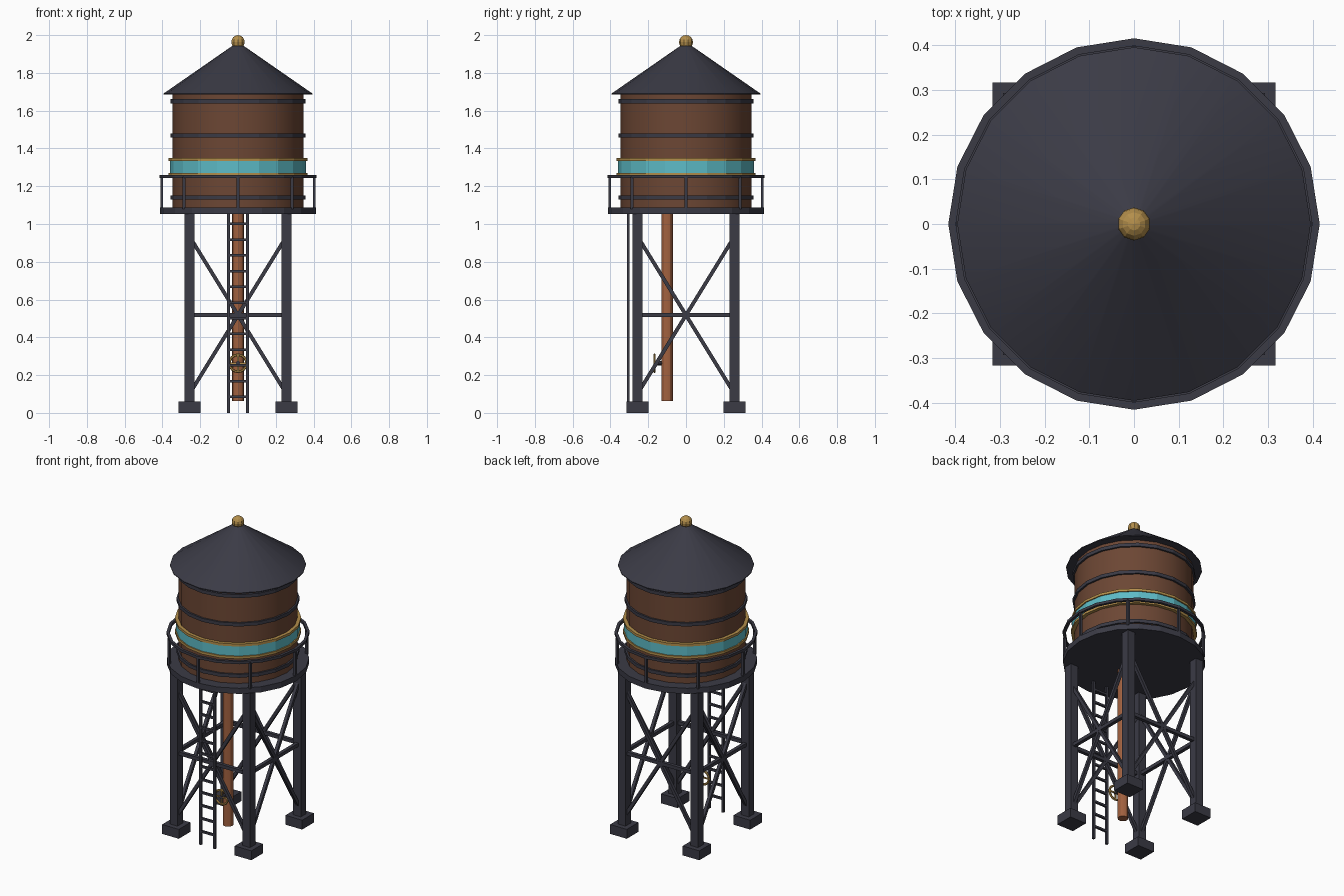
import bpy, bmesh, math
from mathutils import Vector

if "Cube" in bpy.data.objects:
    bpy.data.objects.remove(bpy.data.objects["Cube"])


def material(name, rgb):
    m = bpy.data.materials.new(name)
    m.diffuse_color = (*rgb, 1)
    m.use_nodes = True
    m.node_tree.nodes["Principled BSDF"].inputs["Base Color"].default_value = m.diffuse_color
    return m


IRON = material("dark_iron", (0.043, 0.043, 0.06))
WOOD = material("brown_wood", (0.15, 0.062, 0.034))
COPPER = material("copper", (0.36, 0.12, 0.05))
TEAL = material("teal_paint", (0.11, 0.50, 0.57))
GOLD = material("brass", (0.45, 0.27, 0.07))
SIDES = 20


def finish(name, mat, smooth=False):
    ob = bpy.context.object
    ob.name = name
    ob.data.materials.append(mat)
    if smooth:
        bpy.ops.object.shade_smooth_by_angle(angle=math.radians(30))
    return ob


def lathe(name, mat, profile, sides=SIDES, smooth=False, closed=False):
    """Spin (radius, z) points about z; open profiles get end caps."""
    bm = bmesh.new()
    rings = [[bm.verts.new((r * math.sin(2 * math.pi * i / sides),
                            r * math.cos(2 * math.pi * i / sides), z))
              for i in range(sides)] for r, z in profile]
    pairs = list(zip(rings, rings[1:])) + ([(rings[-1], rings[0])] if closed else [])
    for a, b in pairs:
        for i in range(sides):
            j = (i + 1) % sides
            bm.faces.new((a[i], a[j], b[j], b[i]))
    if not closed:
        bm.faces.new(rings[0])
        bm.faces.new(rings[-1])
    bmesh.ops.recalc_face_normals(bm, faces=bm.faces)
    mesh = bpy.data.meshes.new(name)
    bm.to_mesh(mesh)
    bm.free()
    ob = bpy.data.objects.new(name, mesh)
    bpy.context.collection.objects.link(ob)
    bpy.ops.object.select_all(action='DESELECT')
    bpy.context.view_layer.objects.active = ob
    ob.select_set(True)
    return finish(name, mat, smooth)


def hoop(name, mat, inner, outer, z0, z1):
    return lathe(name, mat, [(inner, z0), (outer, z0), (outer, z1), (inner, z1)], closed=True)


def box(name, mat, centre, size):
    bpy.ops.mesh.primitive_cube_add(size=1, location=centre)
    ob = finish(name, mat)
    ob.scale = size
    return ob


def bar(name, mat, a, b, width):
    """Square bar between two points."""
    a, b = Vector(a), Vector(b)
    ob = box(name, mat, (a + b) / 2, (width, width, (b - a).length))
    ob.rotation_euler = (b - a).to_track_quat('Z', 'Y').to_euler()
    return ob


def rod(name, mat, a, b, radius, sides=12):
    a, b = Vector(a), Vector(b)
    bpy.ops.mesh.primitive_cylinder_add(vertices=sides, radius=radius, depth=(b - a).length,
                                        location=(a + b) / 2)
    ob = finish(name, mat, True)
    ob.rotation_euler = (b - a).to_track_quat('Z', 'Y').to_euler()
    return ob


# Tank, roof and finial
lathe("tank", WOOD, [(0.346, 1.085), (0.346, 1.70)], smooth=True)
lathe("roof", IRON, [(0.395, 1.685), (0.395, 1.69), (0.02, 1.95)], smooth=True)
bpy.ops.mesh.primitive_uv_sphere_add(segments=10, ring_count=8, radius=0.037,
                                     location=(0, 0, 1.963))
finish("finial", GOLD)

# Hoops and painted stripe
for z in (1.14, 1.468, 1.65):
    hoop("tank_hoop", IRON, 0.34, 0.357, z - 0.011, z + 0.011)
hoop("painted_stripe", TEAL, 0.34, 0.360, 1.265, 1.335)
for z in (1.262, 1.341):
    hoop("stripe_trim", GOLD, 0.34, 0.367, z - 0.008, z + 0.008)

# Platform and railing
lathe("platform", IRON, [(0.413, 1.052), (0.413, 1.088)])
hoop("hand_rail", IRON, 0.398, 0.415, 1.243, 1.260)
for i in range(8):
    a = i * math.pi / 4
    x, y = 0.404 * math.sin(a), 0.404 * math.cos(a)
    bar("rail_post", IRON, (x, y, 1.08), (x, y, 1.25), 0.015)

# Legs and feet
L = 0.257
for sx in (-1, 1):
    for sy in (-1, 1):
        box("leg", IRON, (sx * L, sy * L, 0.54), (0.054, 0.054, 1.04))
        box("foot", IRON, (sx * L, sy * L, 0.03), (0.118, 0.118, 0.06))

# Cross braces on the four sides
for s in (-1, 1):
    for side in (lambda u, z: (u, s * L, z), lambda u, z: (s * L, u, z)):
        bar("cross_brace", IRON, side(-L, 0.10), side(L, 0.935), 0.02)
        bar("cross_brace", IRON, side(L, 0.10), side(-L, 0.935), 0.02)
        bar("level_brace", IRON, side(-L, 0.518), side(L, 0.518), 0.022)

# Ladder
for x in (-0.05, 0.05):
    bar("ladder_rail", IRON, (x, -0.305, 0), (x, -0.305, 1.06), 0.014)
for i in range(12):
    z = 0.085 + i * 0.0832
    bar("ladder_rung", IRON, (-0.05, -0.305, z), (0.05, -0.305, z), 0.013)

# Drain pipe and valve wheel
rod("drain_pipe", COPPER, (0, -0.10, 0.062), (0, -0.10, 1.06), 0.031)
VZ = 0.263
rod("valve_stem", IRON, (0, -0.10, VZ), (0, -0.172, VZ), 0.011, 8)
bpy.ops.mesh.primitive_torus_add(major_segments=16, minor_segments=6, major_radius=0.045,
                                 minor_radius=0.007, location=(0, -0.167, VZ),
                                 rotation=(math.pi / 2, 0, 0))
finish("valve_wheel", GOLD)
bar("valve_spoke", GOLD, (-0.045, -0.167, VZ), (0.045, -0.167, VZ), 0.008)
bar("valve_spoke", GOLD, (0, -0.167, VZ - 0.045), (0, -0.167, VZ + 0.045), 0.008)
